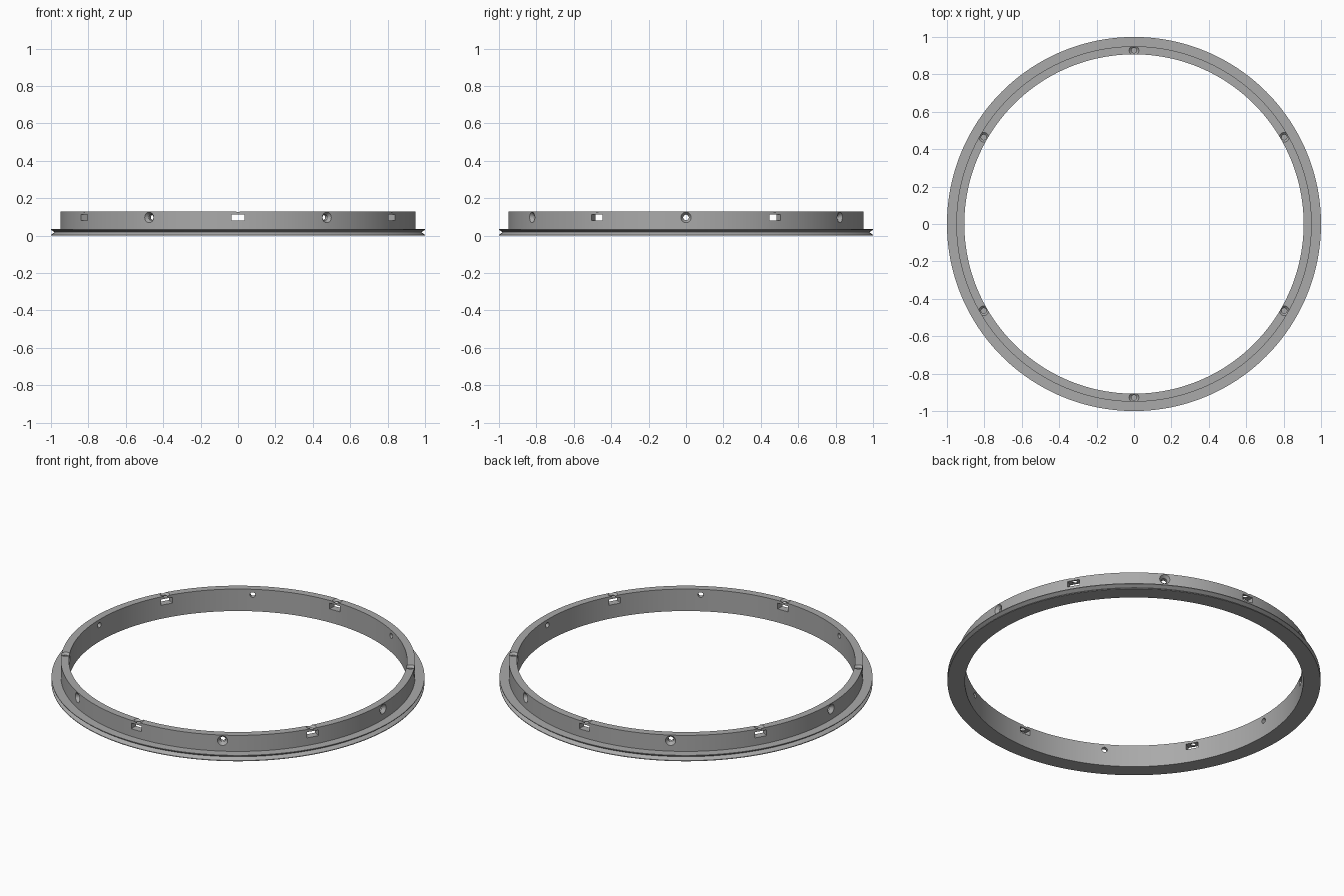
import bpy, bmesh, math
from mathutils import Matrix, Vector

cube = bpy.data.objects.get("Cube")
if cube:
    bpy.data.objects.remove(cube)

SEGMENTS = 192
INNER, WALL, RIM = 0.907, 0.95, 1.0
TOP, FLANGE, HOLE_Z = 0.13, 0.035, 0.097
MID = 0.928

grey = bpy.data.materials.new("plain grey")
grey.use_nodes = True
grey.diffuse_color = (0.4, 0.4, 0.4, 1)
grey.node_tree.nodes["Principled BSDF"].inputs["Base Color"].default_value = (0.4, 0.4, 0.4, 1)


def make_object(name, bm):
    bmesh.ops.recalc_face_normals(bm, faces=bm.faces[:])
    mesh = bpy.data.meshes.new(name)
    bm.to_mesh(mesh)
    bm.free()
    mesh.materials.append(grey)
    obj = bpy.data.objects.new(name, mesh)
    bpy.context.collection.objects.link(obj)
    return obj


def add_cone(bm, r1, r2, depth, matrix):
    bmesh.ops.create_cone(bm, cap_ends=True, segments=24, radius1=r1,
                          radius2=r2, depth=depth, matrix=matrix)


def cut(target, name, bm):
    cutter = make_object(name, bm)
    mod = target.modifiers.new(name, 'BOOLEAN')
    mod.operation = 'DIFFERENCE'
    mod.solver = 'EXACT'
    mod.object = cutter
    bpy.context.view_layer.objects.active = target
    bpy.ops.object.modifier_apply(modifier=mod.name)
    bpy.data.objects.remove(cutter)


# Ring: upright wall on a flange whose rim has a V groove
profile = [(INNER, 0), (RIM, 0), (RIM, 0.004), (0.98, 0.018), (RIM, 0.031),
           (RIM, FLANGE), (WALL, FLANGE), (WALL, TOP), (INNER, TOP)]
bm = bmesh.new()
verts = [bm.verts.new((r, 0, z)) for r, z in profile]
edges = [bm.edges.new((a, b)) for a, b in zip(verts, verts[1:] + verts[:1])]
bmesh.ops.spin(bm, geom=verts + edges, cent=(0, 0, 0), axis=(0, 0, 1),
               angle=math.tau, steps=SEGMENTS, use_merge=True)
bmesh.ops.remove_doubles(bm, verts=bm.verts[:], dist=0.0001)
ring = make_object("mounting_ring", bm)

# Cutters repeated six times around the ring
side_holes, side_sinks = bmesh.new(), bmesh.new()
slots, screw_holes, screw_sinks = bmesh.new(), bmesh.new(), bmesh.new()
for i in range(6):
    turn = Matrix.Rotation(math.radians(60 * i), 4, 'Z')
    outward = Matrix.Rotation(math.pi / 2, 4, 'Y')
    # Radial screw hole, countersunk from outside
    add_cone(side_holes, 0.015, 0.015, 0.2,
             turn @ Matrix.Translation((MID, 0, HOLE_Z)) @ outward)
    add_cone(side_sinks, 0.013, 0.031, 0.026,
             turn @ Matrix.Translation((WALL - 0.009, 0, HOLE_Z)) @ outward)
    # Nut slot through the wall, with a countersunk screw hole above it
    turn = Matrix.Rotation(math.radians(60 * i + 30), 4, 'Z')
    bmesh.ops.create_cube(slots, size=1, matrix=turn
                          @ Matrix.Translation((MID, 0, HOLE_Z))
                          @ Matrix.Diagonal((0.2, 0.068, 0.034, 1)))
    add_cone(screw_holes, 0.014, 0.014, 0.06,
             turn @ Matrix.Translation((MID, 0, TOP - 0.02)))
    add_cone(screw_sinks, 0.012, 0.028, 0.016,
             turn @ Matrix.Translation((MID, 0, TOP - 0.006)))

cut(ring, "side_hole_cutter", side_holes)
cut(ring, "side_countersink_cutter", side_sinks)
cut(ring, "slot_cutter", slots)
cut(ring, "screw_hole_cutter", screw_holes)
cut(ring, "screw_countersink_cutter", screw_sinks)

# Smooth walls with crisp edges
bpy.ops.object.select_all(action='DESELECT')
ring.select_set(True)
bpy.context.view_layer.objects.active = ring
bpy.ops.object.shade_smooth_by_angle(angle=math.radians(25))
